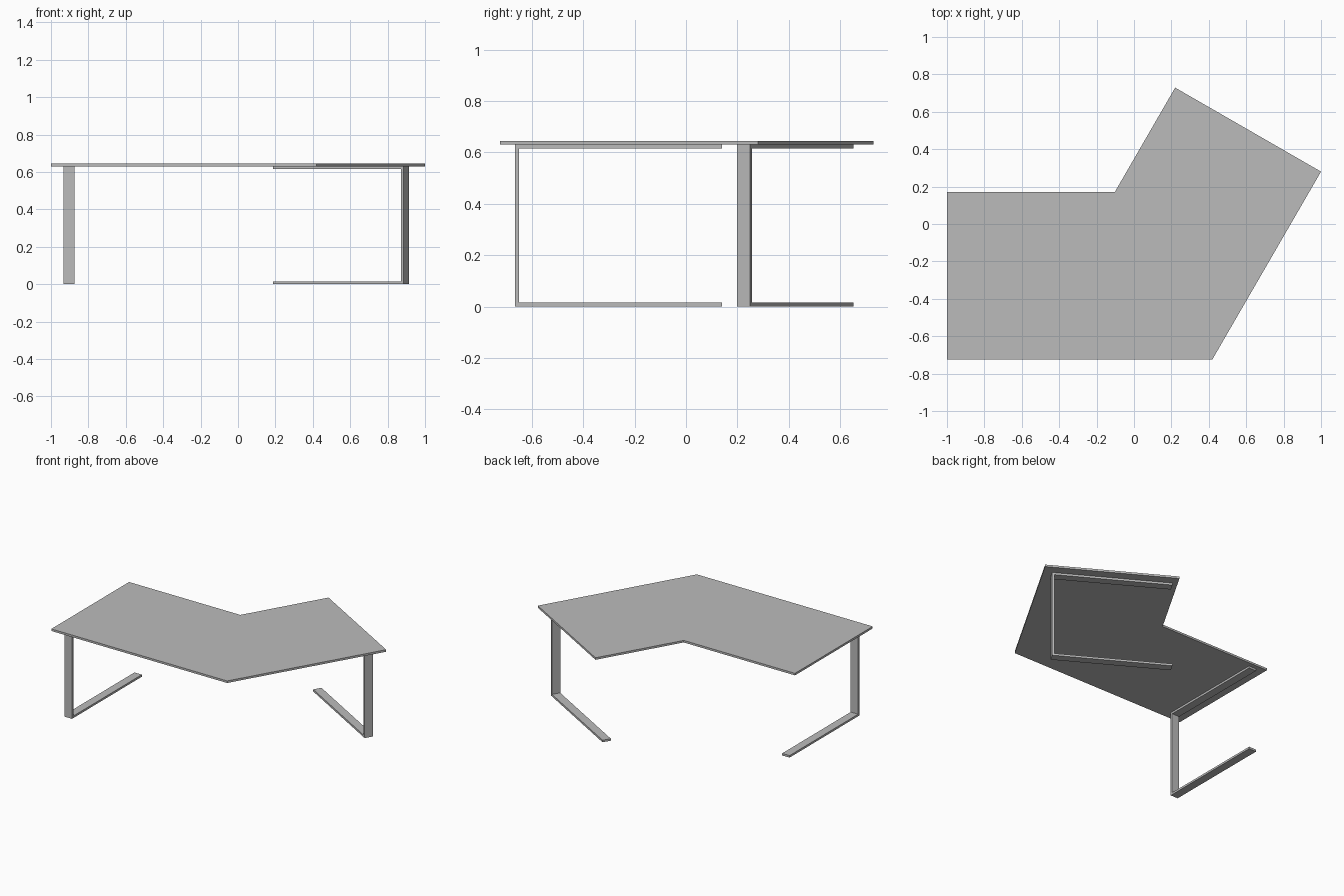
import bpy, bmesh
from math import radians
from mathutils import Matrix, Vector

cube = bpy.data.objects.get("Cube")
if cube:
    bpy.data.objects.remove(cube, do_unlink=True)

# Single grey finish
grey = bpy.data.materials.new("grey")
grey.use_nodes = True
colour = (0.5, 0.5, 0.5, 1)
grey.diffuse_color = colour
grey.node_tree.nodes["Principled BSDF"].inputs["Base Color"].default_value = colour

TOP_Z, TOP_H = 0.63, 0.015       # underside height and thickness of the worktop
REACH, WIDTH, BAR = 0.805, 0.06, 0.015   # leg frame depth, strip width, strip thickness


def extrude_profile(name, points, offset, matrix=Matrix()):
    """Extrude a closed outline of 3D points by an offset into a solid."""
    bm = bmesh.new()
    face = bm.faces.new([bm.verts.new(p) for p in points])
    moved = bmesh.ops.extrude_face_region(bm, geom=[face])["geom"]
    verts = [v for v in moved if isinstance(v, bmesh.types.BMVert)]
    bmesh.ops.translate(bm, verts=verts, vec=Vector(offset))
    bmesh.ops.recalc_face_normals(bm, faces=bm.faces)
    mesh = bpy.data.meshes.new(name)
    bm.to_mesh(mesh)
    bm.free()
    mesh.materials.append(grey)
    obj = bpy.data.objects.new(name, mesh)
    obj.matrix_world = matrix
    bpy.context.collection.objects.link(obj)
    return obj


# Angled worktop
outline = [(-1, -0.724), (0.419, -0.724), (1, 0.28),
           (0.22, 0.729), (-0.102, 0.172), (-1, 0.172)]
extrude_profile("worktop", [(x, y, TOP_Z) for x, y in outline], (0, 0, TOP_H))

# C-shaped leg frames: upright on the outer side, open inward
c_shape = [(0, 0), (REACH, 0), (REACH, BAR), (BAR, BAR),
           (BAR, TOP_Z - BAR), (REACH, TOP_Z - BAR), (REACH, TOP_Z), (0, TOP_Z)]
profile = [(0, y, z) for y, z in c_shape]
for name, corner, turn in (("right_leg_frame", (-0.934, -0.665, 0), 0),
                           ("left_leg_frame", (0.884, 0.198, 0), 60)):
    place = Matrix.Translation(corner) @ Matrix.Rotation(radians(turn), 4, "Z")
    extrude_profile(name, profile, (WIDTH, 0, 0), place)
